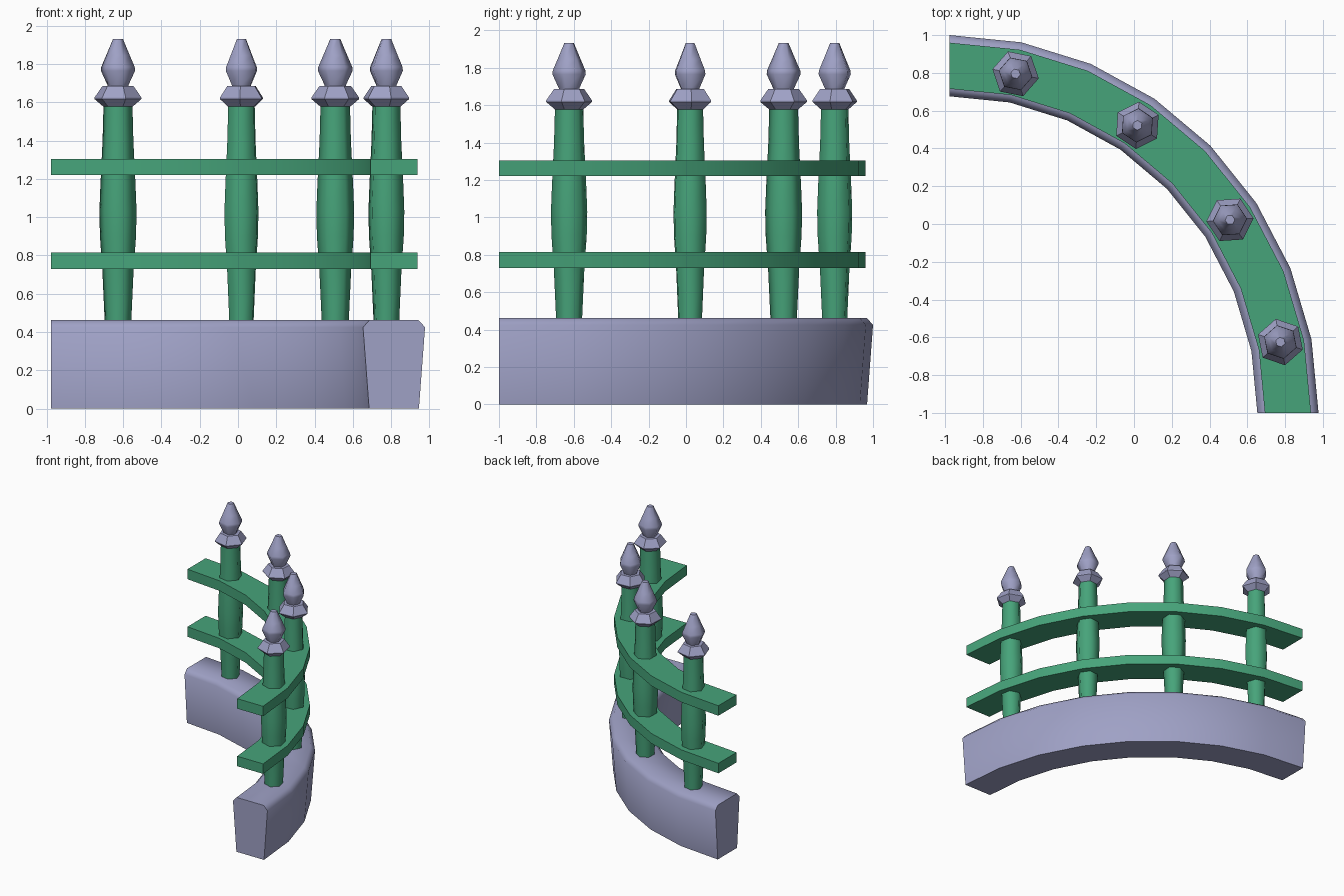
import bpy, bmesh, math

if "Cube" in bpy.data.objects:
    bpy.data.objects.remove(bpy.data.objects["Cube"])

CX, CY = -0.977, -1.0      # centre of the quarter arc
RX, RY = 1.792, 1.838      # centreline radii
SEGS = 8


def material(name, rgb):
    m = bpy.data.materials.new(name)
    m.diffuse_color = (*rgb, 1)
    m.use_nodes = True
    m.node_tree.nodes["Principled BSDF"].inputs["Base Color"].default_value = m.diffuse_color
    return m


GREEN = material("painted_green", (0.062, 0.37, 0.195))
GREY = material("lilac_grey", (0.345, 0.355, 0.56))


def finish(bm, name, mat, angle):
    bmesh.ops.recalc_face_normals(bm, faces=bm.faces)
    me = bpy.data.meshes.new(name)
    bm.to_mesh(me)
    bm.free()
    me.materials.append(mat)
    ob = bpy.data.objects.new(name, me)
    bpy.context.collection.objects.link(ob)
    bpy.ops.object.select_all(action='DESELECT')
    ob.select_set(True)
    bpy.context.view_layer.objects.active = ob
    if angle:
        bpy.ops.object.shade_smooth_by_angle(angle=math.radians(angle))
    return ob


def skin(bm, rings):
    """Join closed rings of points into a capped solid."""
    rings = [[bm.verts.new(p) for p in r] for r in rings]
    n = len(rings[0])
    for a, b in zip(rings, rings[1:]):
        for i in range(n):
            j = (i + 1) % n
            bm.faces.new((a[i], a[j], b[j], b[i]))
    bm.faces.new(rings[0])
    bm.faces.new(rings[-1])


def arc_sweep(name, profile, mat):
    """Sweep a (offset, z) profile along the quarter arc."""
    bm = bmesh.new()
    rings = []
    for k in range(SEGS + 1):
        t = math.pi / 2 * k / SEGS
        rings.append([(CX + (RX + o) * math.cos(t), CY + (RY + o) * math.sin(t), z)
                      for o, z in profile])
    skin(bm, rings)
    return finish(bm, name, mat, 60)


def turned(name, x, y, rot, profile, mat, angle):
    """Six-sided turned part from a (radius, z) profile."""
    bm = bmesh.new()
    skin(bm, [[(x + r * math.cos(rot + i * math.pi / 3),
                y + r * math.sin(rot + i * math.pi / 3), z) for i in range(6)]
              for r, z in profile])
    return finish(bm, name, mat, angle)


# Curved stone base, wider near the top, with chamfered top edges
arc_sweep("stone_base", [(-0.13, 0), (0.13, 0), (0.162, 0.425), (0.128, 0.463),
                         (-0.128, 0.463), (-0.162, 0.425)], GREY)

# Two curved flat rails
for name, lo, hi in (("lower_rail", 0.73, 0.815), ("upper_rail", 1.22, 1.305)):
    arc_sweep(name, [(-0.122, lo), (0.122, lo), (0.122, hi), (-0.122, hi)], GREEN)

SHAFT = [(0.070, 0.44), (0.083, 0.72), (0.096, 0.90), (0.099, 1.03),
         (0.093, 1.18), (0.082, 1.40), (0.077, 1.59)]
COLLAR = [(0.075, 1.575), (0.125, 1.617), (0.125, 1.625), (0.083, 1.685)]
FINIAL = [(0.052, 1.67), (0.056, 1.69), (0.091, 1.765), (0.089, 1.785),
          (0.063, 1.845), (0.026, 1.932)]

# Four posts, each turned to follow the arc
for k, (x, y) in enumerate([(-0.627, 0.795), (0.018, 0.522), (0.508, 0.022), (0.775, -0.625)]):
    rot = math.radians(78.75 - 22.5 * k + 30)
    turned(f"post_{k + 1}", x, y, rot, SHAFT, GREEN, 65)
    turned(f"collar_{k + 1}", x, y, rot, COLLAR, GREY, 30)
    turned(f"finial_{k + 1}", x, y, rot, FINIAL, GREY, 65)
